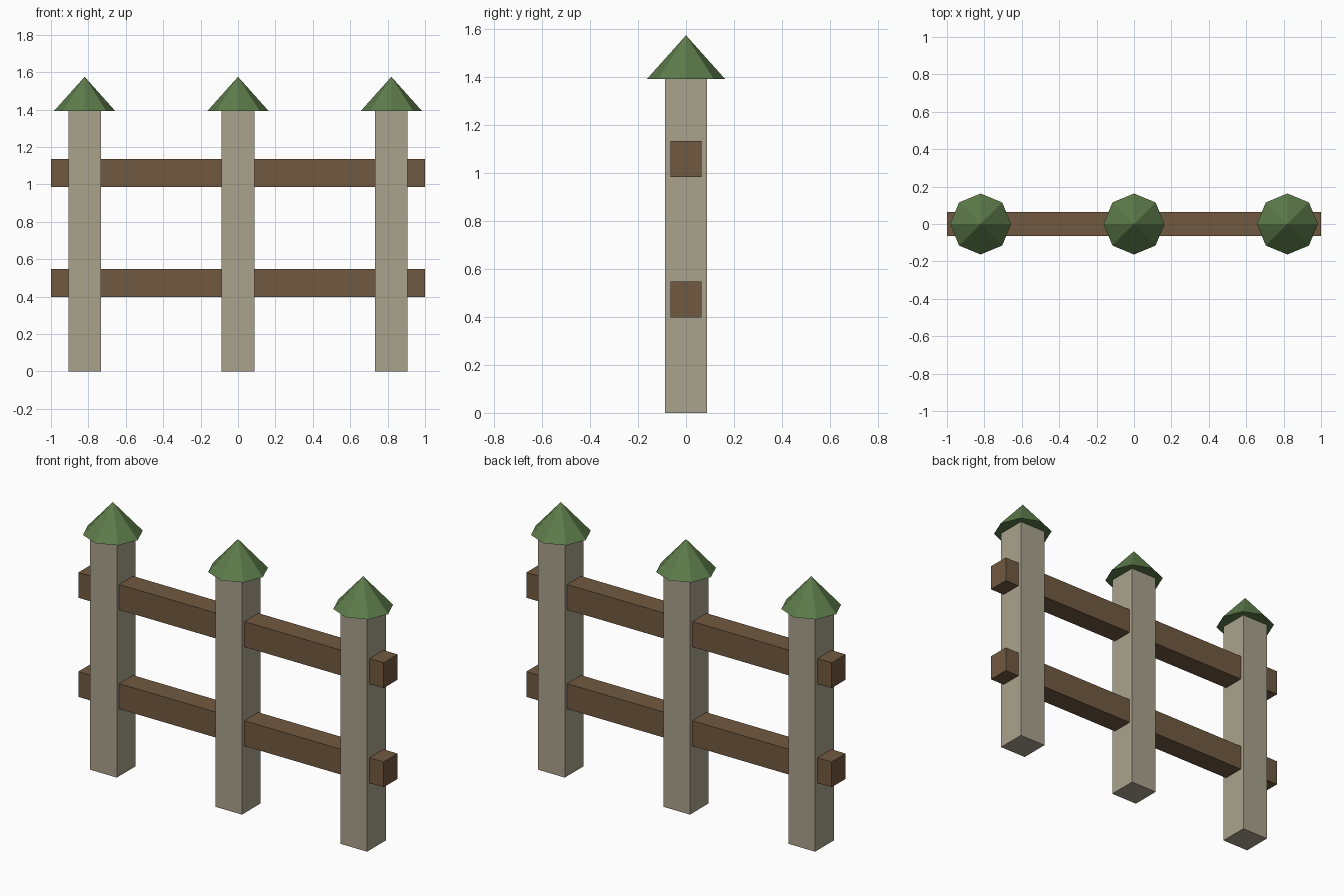
import bpy

if "Cube" in bpy.data.objects:
    bpy.data.objects.remove(bpy.data.objects["Cube"])


def material(name, rgb):
    m = bpy.data.materials.new(name)
    m.diffuse_color = (*rgb, 1)
    m.use_nodes = True
    m.node_tree.nodes["Principled BSDF"].inputs["Base Color"].default_value = m.diffuse_color
    return m


STONE = material("weathered_post", (0.40, 0.365, 0.265))
WOOD = material("brown_rail", (0.165, 0.10, 0.052))
GREEN = material("green_cap", (0.11, 0.20, 0.07))


def finish(name, mat):
    ob = bpy.context.object
    ob.name = name
    ob.data.materials.append(mat)
    return ob


def box(name, centre, size, mat):
    bpy.ops.mesh.primitive_cube_add(size=1, location=centre)
    ob = finish(name, mat)
    ob.scale = size
    bpy.ops.object.transform_apply(location=False, rotation=False, scale=True)


POST_H, TIP_Z = 1.393, 1.575

# Square posts with eight-sided pointed caps
for side, x in (("left", -0.82), ("middle", 0), ("right", 0.82)):
    box(side + "_post", (x, 0, POST_H / 2), (0.174, 0.174, POST_H), STONE)
    bpy.ops.mesh.primitive_cone_add(vertices=8, radius1=0.163, radius2=0,
                                    depth=TIP_Z - POST_H,
                                    location=(x, 0, (POST_H + TIP_Z) / 2))
    finish(side + "_cap", GREEN)

# Horizontal rails running through the posts
for level, z in (("lower", 0.473), ("upper", 1.06)):
    box(level + "_rail", (0, 0, z), (2, 0.13, 0.15), WOOD)
